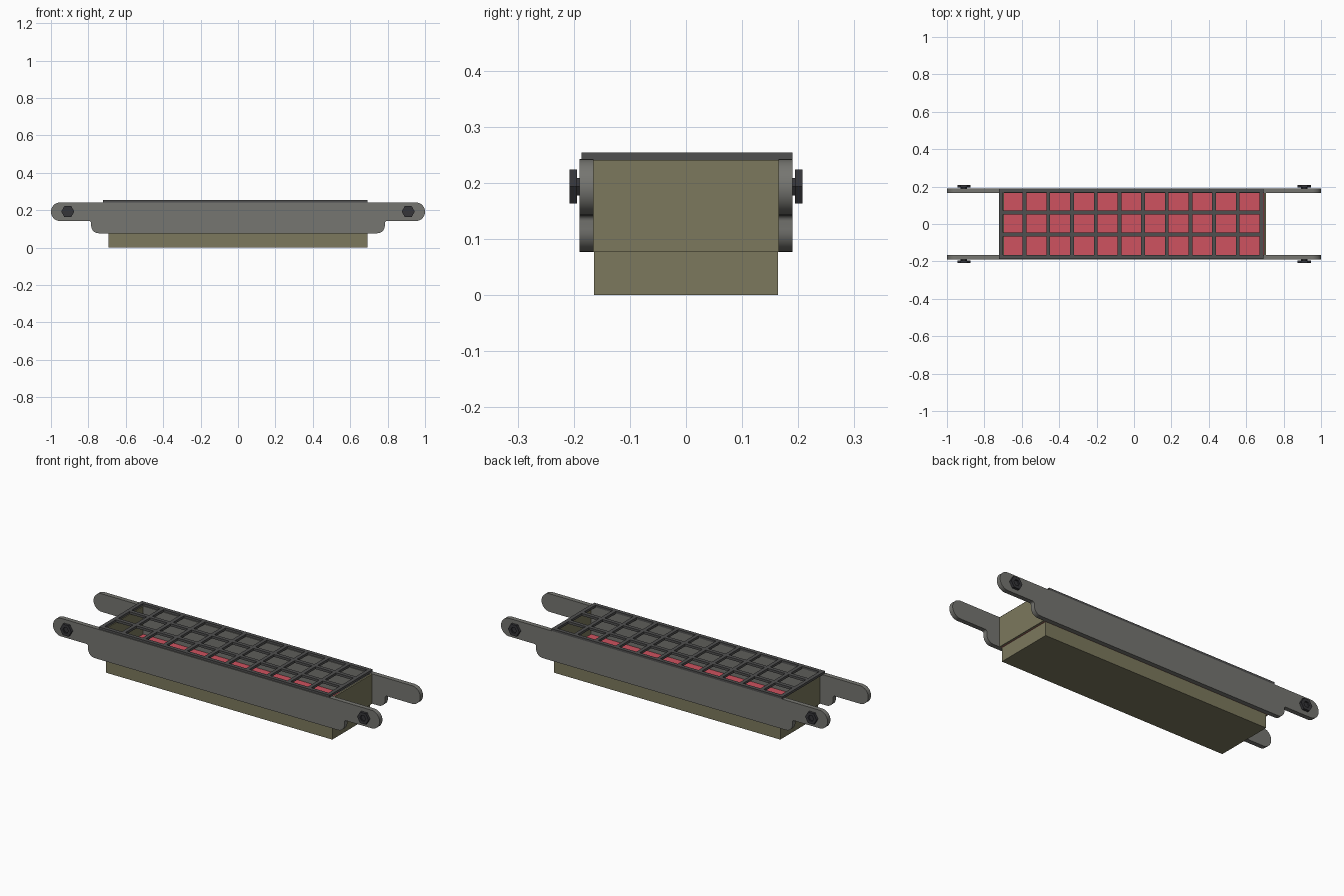
import bpy, bmesh
from math import sin, cos, pi, radians

if "Cube" in bpy.data.objects:
    bpy.data.objects.remove(bpy.data.objects["Cube"])


def material(name, rgb):
    m = bpy.data.materials.new(name)
    m.diffuse_color = (*rgb, 1)
    m.use_nodes = True
    m.node_tree.nodes["Principled BSDF"].inputs["Base Color"].default_value = m.diffuse_color
    return m


OLIVE = material("olive_sheet", (0.20, 0.19, 0.11))
STEEL = material("steel", (0.18, 0.18, 0.165))
DARK = material("dark_steel", (0.08, 0.08, 0.08))
BLACK = material("black_steel", (0.035, 0.035, 0.04))
RED = material("red_bed", (0.62, 0.085, 0.115))


def finish(bm, name, mat, smooth=False):
    bmesh.ops.recalc_face_normals(bm, faces=bm.faces)
    me = bpy.data.meshes.new(name)
    bm.to_mesh(me)
    bm.free()
    ob = bpy.data.objects.new(name, me)
    bpy.context.collection.objects.link(ob)
    me.materials.append(mat)
    if smooth:
        bpy.ops.object.select_all(action='DESELECT')
        ob.select_set(True)
        bpy.context.view_layer.objects.active = ob
        bpy.ops.object.shade_smooth_by_angle(angle=radians(30))
    return ob


def extrude(bm, faces, vec):
    res = bmesh.ops.extrude_face_region(bm, geom=faces, use_keep_orig=True)
    verts = [g for g in res["geom"] if isinstance(g, bmesh.types.BMVert)]
    bmesh.ops.translate(bm, verts=verts, vec=vec)


def box(name, x, y, z, mat):
    bm = bmesh.new()
    f = bm.faces.new([bm.verts.new((x[i], y[j], z[0]))
                      for i, j in ((0, 0), (1, 0), (1, 1), (0, 1))])
    extrude(bm, [f], (0, 0, z[1] - z[0]))
    return finish(bm, name, mat)


def arc(cx, cz, r, a0, a1, n):
    return [(cx + r * cos(radians(a0 + (a1 - a0) * i / n)),
             cz + r * sin(radians(a0 + (a1 - a0) * i / n))) for i in range(n + 1)]


# Side plate: long skirt with round-ended lugs, right half then mirrored
half = (arc(0.745, 0.117, 0.04, -90, 0, 8)
        + arc(0.795, 0.132, 0.01, 180, 90, 4)
        + arc(0.95, 0.192, 0.05, -90, 90, 20))
profile = half + [(-x, z) for x, z in reversed(half)]

for side, word in ((-1, "front"), (1, "back")):
    bm = bmesh.new()
    f = bm.faces.new([bm.verts.new((x, side * 0.165, z)) for x, z in profile])
    extrude(bm, [f], (0, side * 0.025, 0))
    finish(bm, word + "_side_plate", STEEL, smooth=True)

    # Hex bolts with a sunken hex socket and a short shank
    for end, label in ((-1, "left"), (1, "right")):
        bm = bmesh.new()
        rings = []
        for r, y in ((0.018, 0.186), (0.018, 0.194), (0.035, 0.194),
                     (0.035, 0.208), (0.017, 0.208), (0.017, 0.200)):
            rings.append([bm.verts.new((end * 0.91 + r * cos(k * pi / 3), side * y,
                                        0.193 + r * sin(k * pi / 3))) for k in range(6)])
        for a, b in zip(rings, rings[1:]):
            for k in range(6):
                bm.faces.new((a[k], a[(k + 1) % 6], b[(k + 1) % 6], b[k]))
        bm.faces.new(rings[0])
        bm.faces.new(rings[-1])
        finish(bm, f"{word}_{label}_bolt", BLACK)

# Base box, tray end panels and coloured tray floor
box("base_box", (-0.692, 0.692), (-0.164, 0.164), (0, 0.078), OLIVE)
box("left_end_panel", (-0.706, -0.696), (-0.165, 0.165), (0.077, 0.241), OLIVE)
box("right_end_panel", (0.696, 0.706), (-0.165, 0.165), (0.077, 0.241), OLIVE)
box("tray_floor", (-0.697, 0.697), (-0.165, 0.165), (0.077, 0.087), RED)


# Grate: grid of 11 x 3 openings extruded to thickness
def lines(lo, hi, border, bar, count):
    cell = (hi - lo - 2 * border - bar * (count - 1)) / count
    out = [lo]
    for i in range(count):
        start = lo + border + i * (cell + bar)
        out += [start, start + cell]
    return out + [hi]


xs = lines(-0.722, 0.692, 0.021, 0.0205, 11)
ys = lines(-0.186, 0.190, 0.021, 0.021, 3)
bm = bmesh.new()
grid = [[bm.verts.new((x, y, 0.241)) for y in ys] for x in xs]
faces = [bm.faces.new((grid[i][j], grid[i + 1][j], grid[i + 1][j + 1], grid[i][j + 1]))
         for i in range(len(xs) - 1) for j in range(len(ys) - 1)
         if not (i % 2 and j % 2)]
extrude(bm, faces, (0, 0, 0.013))
finish(bm, "top_grate", DARK)
